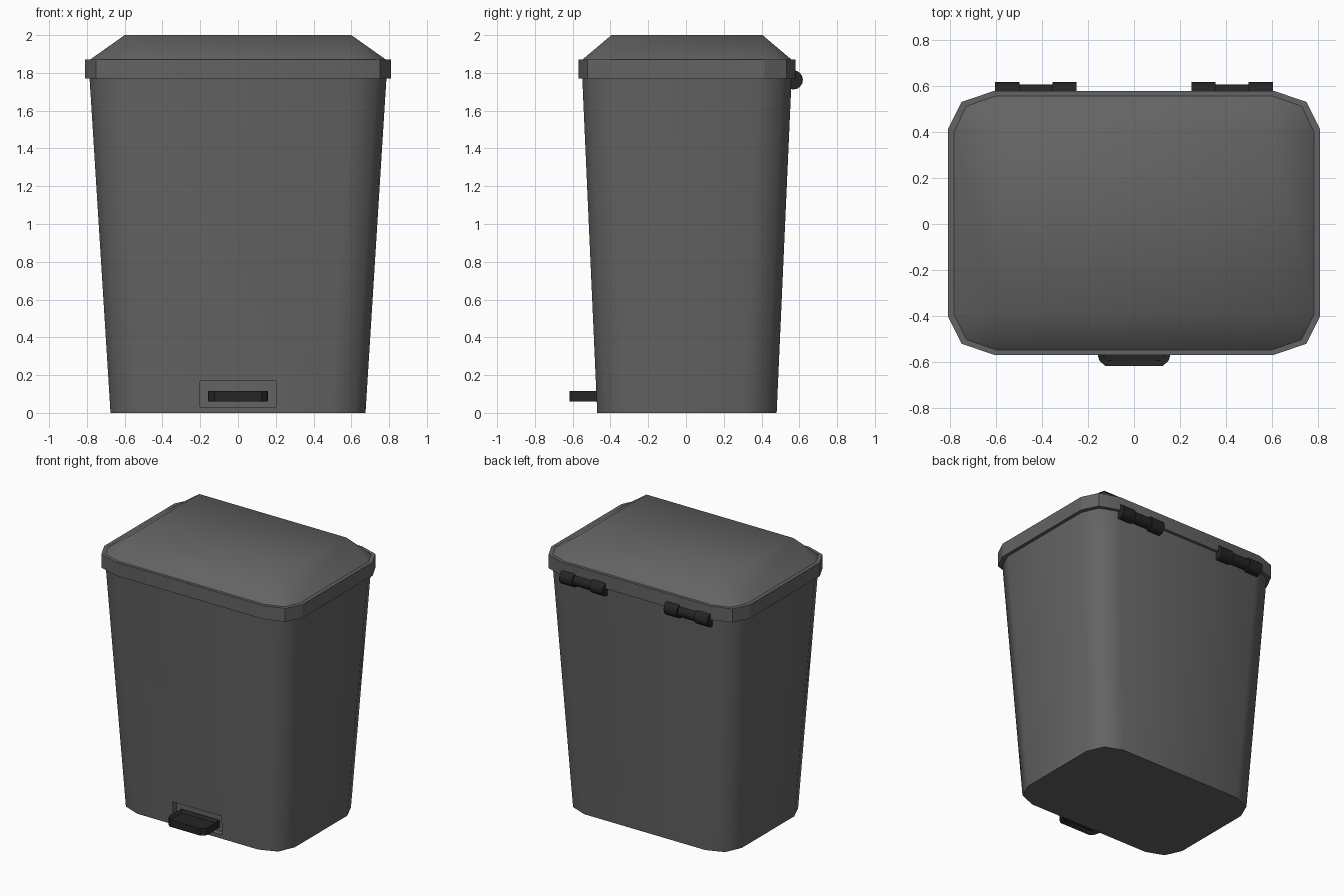
import bpy, bmesh, math
from mathutils import Matrix, Vector

if "Cube" in bpy.data.objects:
    bpy.data.objects.remove(bpy.data.objects["Cube"])


def material(name, c):
    m = bpy.data.materials.new(name)
    m.diffuse_color = (c, c, c, 1)
    m.use_nodes = True
    m.node_tree.nodes["Principled BSDF"].inputs["Base Color"].default_value = m.diffuse_color
    return m


GREY = material("dark_grey_plastic", 0.125)
BLACK = material("black_plastic", 0.018)
CY = 0.005  # slight backward offset of bin from the model centre


def finish(bm, name, mat, angle):
    bmesh.ops.remove_doubles(bm, verts=bm.verts, dist=1e-5)
    bmesh.ops.recalc_face_normals(bm, faces=bm.faces)
    me = bpy.data.meshes.new(name)
    bm.to_mesh(me)
    bm.free()
    ob = bpy.data.objects.new(name, me)
    bpy.context.collection.objects.link(ob)
    me.materials.append(mat)
    shade(ob, angle)
    return ob


def shade(ob, angle):
    for p in ob.data.polygons:
        p.use_smooth = True
    ob.data.set_sharp_from_angle(angle=math.radians(angle))


def ring(hx, hy, rx, ry, z):
    """Rectangle with two-segment rounded corners (12 points)."""
    pts = []
    for q, (sx, sy) in enumerate([(1, 1), (-1, 1), (-1, -1), (1, -1)]):
        for k in range(3):
            a = math.radians(90 * q + 45 * k)
            pts.append((sx * (hx - rx) + rx * math.cos(a),
                        CY + sy * (hy - ry) + ry * math.sin(a), z))
    return pts


def loft(rings, name, mat, angle):
    bm = bmesh.new()
    loops = [[bm.verts.new(p) for p in r] for r in rings]
    n = len(loops[0])
    for a, b in zip(loops, loops[1:]):
        for i in range(n):
            j = (i + 1) % n
            bm.faces.new((a[i], a[j], b[j], b[i]))
    bm.faces.new(loops[0])
    bm.faces.new(loops[-1])
    return finish(bm, name, mat, angle)


# tapered body
body = loft([ring(0.675, 0.475, 0.18, 0.17, 0),
             ring(0.787, 0.555, 0.185, 0.17, 1.79)], "bin_body", GREY, 60)

# pedal recess cut in the front
bm = bmesh.new()
bmesh.ops.create_cube(bm, size=1, matrix=Matrix.Translation((0, -0.565, 0.1))
                      @ Matrix.Diagonal((0.4, 0.27, 0.14, 1)))
cutter = finish(bm, "recess_cutter", GREY, 30)
cutter.hide_render = True
mod = body.modifiers.new("recess", 'BOOLEAN')
mod.operation = 'DIFFERENCE'
mod.solver = 'EXACT'
mod.object = cutter
bpy.context.view_layer.objects.active = body
bpy.ops.object.modifier_apply(modifier=mod.name)
bpy.data.objects.remove(cutter)
shade(body, 60)

# lid: faceted rim and smooth dome that closes to a small flat rectangle
loft([ring(0.81, 0.575, 0.2, 0.165, 1.77),
      ring(0.81, 0.575, 0.2, 0.165, 1.87)], "lid_rim", GREY, 20)

bm = bmesh.new()
lo = [bm.verts.new(p) for p in ring(0.785, 0.555, 0.185, 0.155, 1.869)]
hi = [bm.verts.new((sx * 0.6, CY + sy * 0.4, 2.0))
      for sx, sy in [(1, 1), (-1, 1), (-1, -1), (1, -1)]]
for q in range(4):
    a, b, c = lo[3 * q:3 * q + 3]
    d = lo[(3 * q + 3) % 12]
    bm.faces.new((a, b, hi[q]))
    bm.faces.new((b, c, hi[q]))
    bm.faces.new((c, d, hi[(q + 1) % 4], hi[q]))
bm.faces.new(hi)
finish(bm, "lid_dome", GREY, 60)

# foot pedal with a raised rim on both sides
bm = bmesh.new()
half = [(0.155, -0.44), (0.16, -0.565), (0.15, -0.597), (0.125, -0.618)]
outline = half + [(-x, y) for x, y in reversed(half)]
base = bm.faces.new([bm.verts.new((x, y, 0.06)) for x, y in outline])
ext = bmesh.ops.extrude_face_region(bm, geom=[base], use_keep_orig=True)
top = [v for v in ext["geom"] if isinstance(v, bmesh.types.BMVert)]
bmesh.ops.translate(bm, verts=top, vec=(0, 0, 0.055))
bmesh.ops.recalc_face_normals(bm, faces=bm.faces)
for f in [f for f in bm.faces if abs(f.normal.z) > 0.9]:
    bmesh.ops.inset_region(bm, faces=[f], thickness=0.025)
    bmesh.ops.translate(bm, verts=f.verts, vec=Vector((0, 0, -0.018 * math.copysign(1, f.normal.z))))
finish(bm, "foot_pedal", BLACK, 30)

# hinges: two wide knuckles joined by a slimmer pin
for side, label in ((-1, "left"), (1, "right")):
    bm = bmesh.new()
    for x, w, r in ((0.5525, 0.105, 0.051), (0.4275, 0.145, 0.04), (0.3025, 0.105, 0.051)):
        bmesh.ops.create_cone(bm, cap_ends=True, segments=16, radius1=r, radius2=r, depth=w,
                              matrix=Matrix.Translation((side * x, 0.568, 1.763))
                              @ Matrix.Rotation(math.pi / 2, 4, 'Y'))
    finish(bm, label + "_hinge", BLACK, 30)
